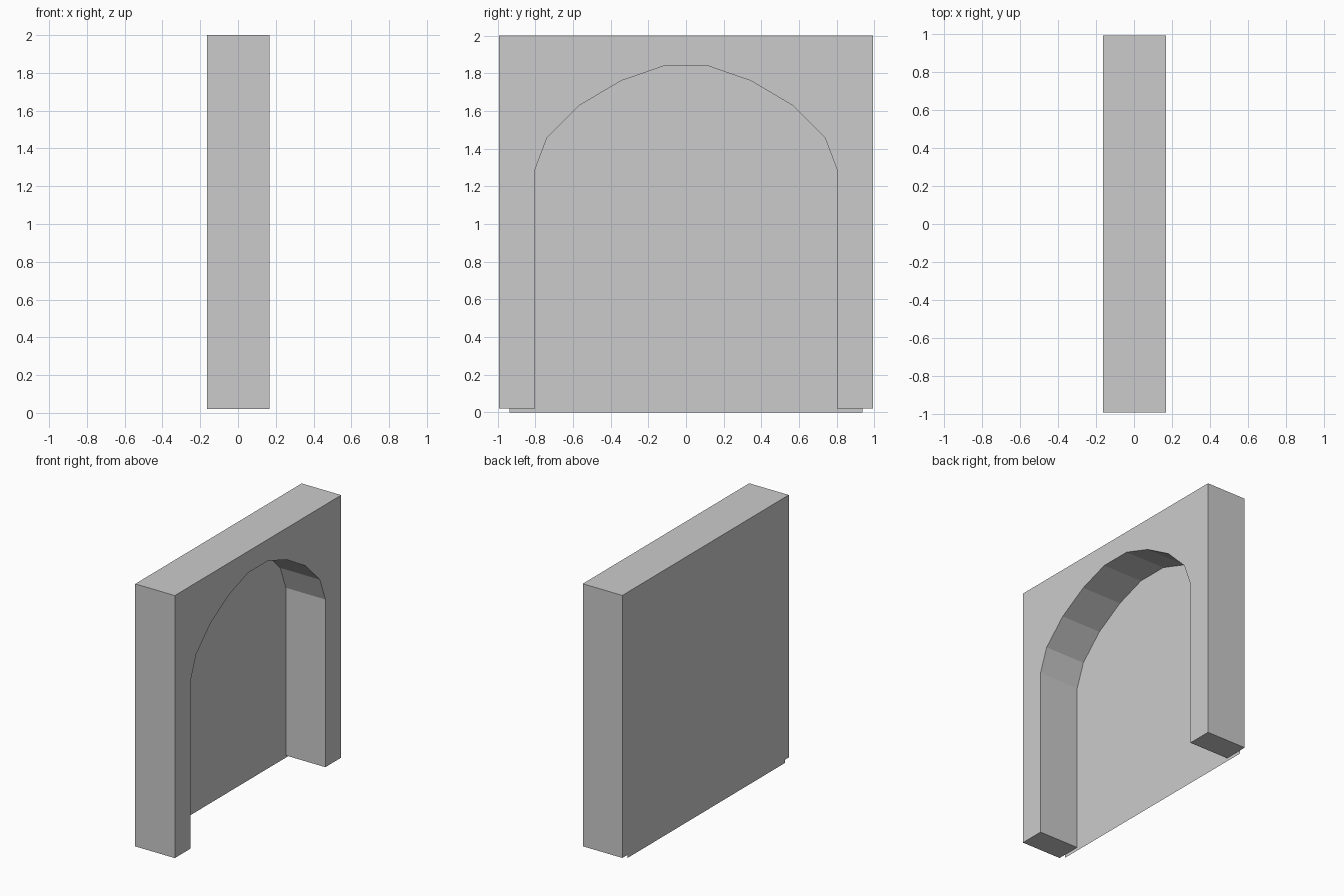
import bpy, bmesh

if "Cube" in bpy.data.objects:
    bpy.data.objects.remove(bpy.data.objects["Cube"])

HALF_WIDTH, BOTTOM, TOP = 0.992, 0.02, 2.0
BACK_X, FRONT_X = -0.163, 0.167


def new_object(name, bm):
    bmesh.ops.recalc_face_normals(bm, faces=bm.faces)
    mesh = bpy.data.meshes.new(name)
    bm.to_mesh(mesh)
    bm.free()
    obj = bpy.data.objects.new(name, mesh)
    bpy.context.collection.objects.link(obj)
    return obj


def profile_face(bm, points, x):
    return bm.faces.new([bm.verts.new((x, y, z)) for y, z in points])


# Arched wall: half of the opening is mirrored, then the outline is extruded
half_arch = [(0.803, BOTTOM), (0.803, 1.285), (0.737, 1.46),
             (0.565, 1.63), (0.345, 1.76), (0.12, 1.838)]
opening = half_arch + [(-y, z) for y, z in reversed(half_arch)]
outline = opening + [(-HALF_WIDTH, BOTTOM), (-HALF_WIDTH, TOP),
                     (HALF_WIDTH, TOP), (HALF_WIDTH, BOTTOM)]
bm = bmesh.new()
face = profile_face(bm, outline, BACK_X)
ext = bmesh.ops.extrude_face_region(bm, geom=[face], use_keep_orig=True)
moved = [g for g in ext["geom"] if isinstance(g, bmesh.types.BMVert)]
bmesh.ops.translate(bm, verts=moved, vec=(FRONT_X - BACK_X, 0, 0))
new_object("arched_wall", bm)

# Thin sheet closing the opening from behind
bm = bmesh.new()
profile_face(bm, [(-0.938, 0), (0.938, 0), (0.938, 1.87), (-0.938, 1.87)], BACK_X - 0.005)
new_object("back_panel", bm)
